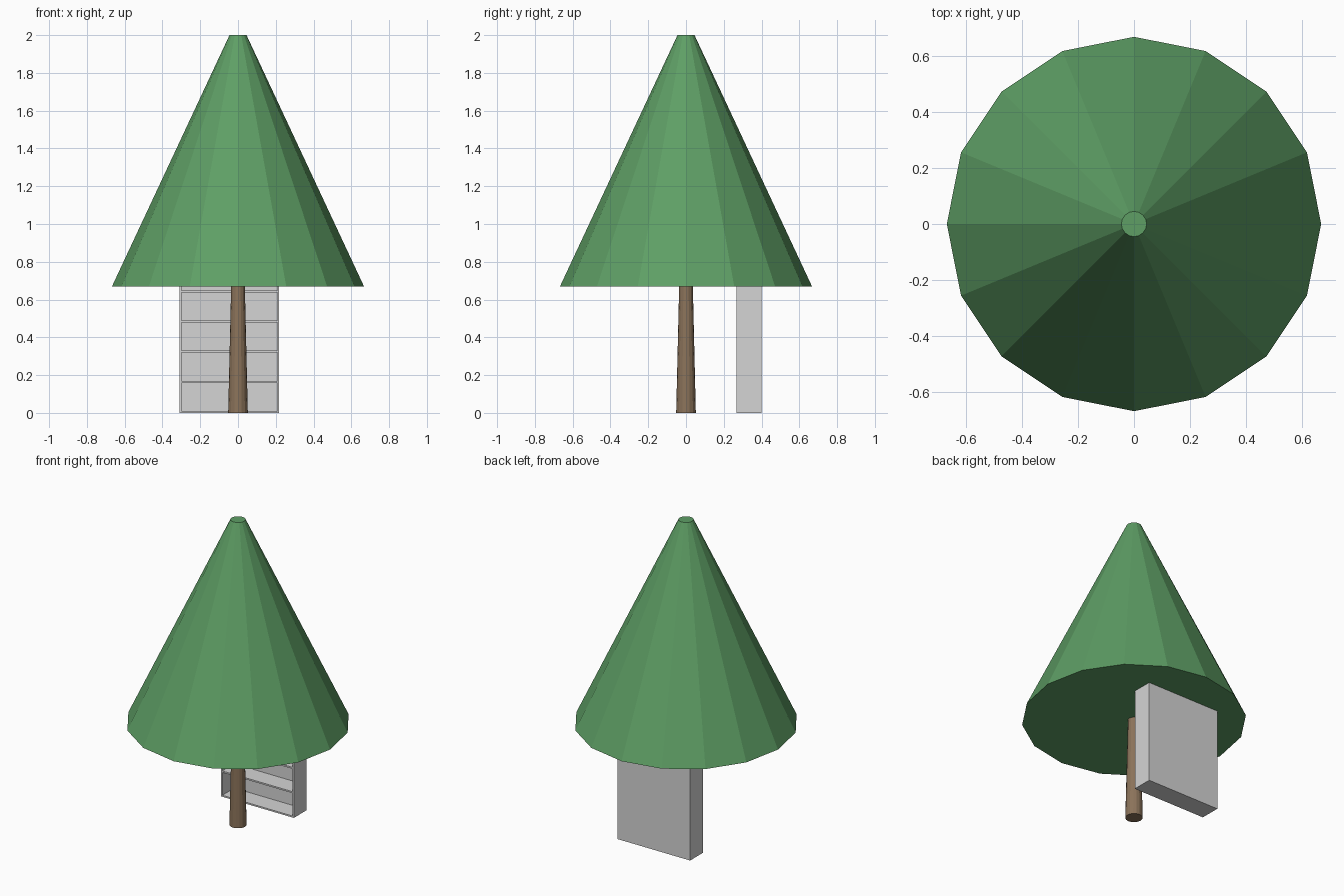
import bpy
import bmesh
from math import pi
from mathutils import Matrix, Vector

cube = bpy.data.objects.get("Cube")
if cube:
    bpy.data.objects.remove(cube, do_unlink=True)


def material(name, rgb):
    mat = bpy.data.materials.new(name)
    mat.use_nodes = True
    color = (*rgb, 1.0)
    mat.diffuse_color = color
    bsdf = next(n for n in mat.node_tree.nodes if n.type == "BSDF_PRINCIPLED")
    bsdf.inputs["Base Color"].default_value = color
    return mat


def finish(name, bm, mat):
    mesh = bpy.data.meshes.new(name)
    bm.to_mesh(mesh)
    bm.free()
    mesh.materials.append(mat)
    obj = bpy.data.objects.new(name, mesh)
    bpy.context.collection.objects.link(obj)
    return obj


def tapered(name, bottom, top, r_bottom, r_top, sides, mat):
    """Closed flat-faced cone frustum standing on the z axis."""
    bm = bmesh.new()
    place = Matrix.Translation((0, 0, (bottom + top) / 2)) @ Matrix.Rotation(pi / 2, 4, "Z")
    bmesh.ops.create_cone(bm, cap_ends=True, segments=sides, radius1=r_bottom,
                          radius2=r_top, depth=top - bottom, matrix=place)
    return finish(name, bm, mat)


def box(name, low, high, mat):
    low, high = Vector(low), Vector(high)
    bm = bmesh.new()
    place = Matrix.Translation((low + high) / 2) @ Matrix.Diagonal((*(high - low), 1))
    bmesh.ops.create_cube(bm, size=1, matrix=place)
    return finish(name, bm, mat)


green = material("leaf green", (0.112, 0.345, 0.130))
brown = material("bark brown", (0.258, 0.171, 0.102))
grey = material("shelf grey", (0.66, 0.66, 0.66))

# Tree
tapered("foliage", 0.67, 2.0, 0.667, 0.045, 16, green)
tapered("trunk", 0, 0.68, 0.052, 0.036, 16, brown)

# Open-fronted shelf unit behind the trunk, its top tucked into the foliage
left, right, front, back = -0.31, 0.218, 0.267, 0.40
wall, pitch, bays = 0.01, 0.1595, 5
height = bays * pitch + wall
box("shelf_right_side", (left, front, 0), (left + wall, back, height), grey)
box("shelf_left_side", (right - wall, front, 0), (right, back, height), grey)
box("shelf_back", (left + wall, back - wall, 0), (right - wall, back, height), grey)
for i in range(bays + 1):
    z = i * pitch
    box(f"shelf_board_{i + 1}", (left + wall, front, z),
        (right - wall, back - wall, z + wall), grey)
